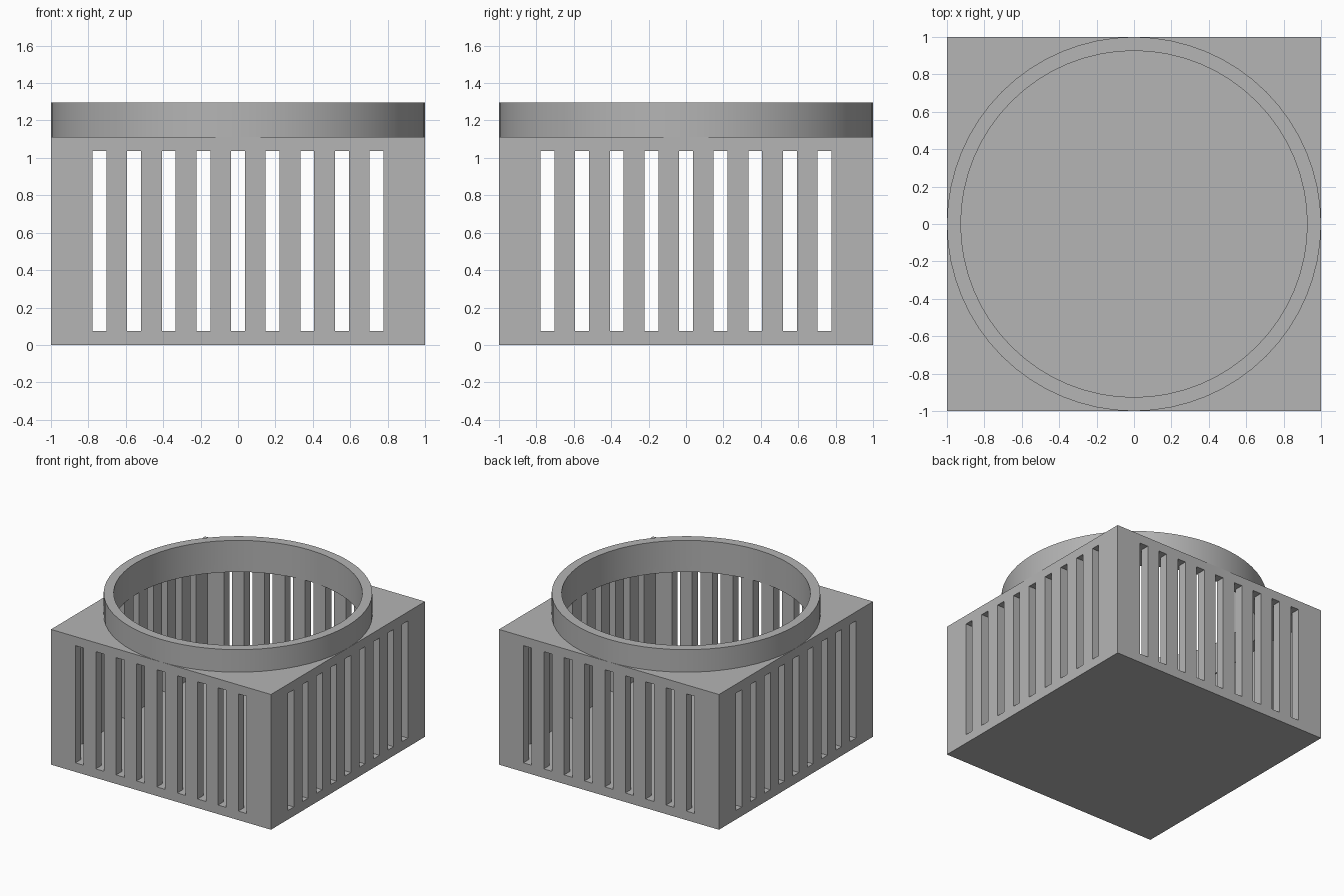
import bpy, bmesh, math
from mathutils import Matrix

cube = bpy.data.objects.get("Cube")
if cube:
    bpy.data.objects.remove(cube, do_unlink=True)

U = 2 / 54            # design unit: the box is 54 units wide
HALF = 27 * U
WALL = 2 * U
BOX_TOP = 30 * U
RING_TOP = 35 * U
SEGMENTS = 64

grey = bpy.data.materials.new("plain grey")
grey.use_nodes = True
colour = (0.46, 0.46, 0.46, 1)
grey.diffuse_color = colour
grey.node_tree.nodes["Principled BSDF"].inputs["Base Color"].default_value = colour


def make_object(name, bm):
    bmesh.ops.recalc_face_normals(bm, faces=bm.faces)
    mesh = bpy.data.meshes.new(name)
    bm.to_mesh(mesh)
    bm.free()
    mesh.materials.append(grey)
    obj = bpy.data.objects.new(name, mesh)
    bpy.context.collection.objects.link(obj)
    return obj


def add_box(bm, x, y, z):
    """Add a box given its (min, max) range on each axis."""
    size = [b - a for a, b in (x, y, z)]
    centre = [(a + b) / 2 for a, b in (x, y, z)]
    bmesh.ops.create_cube(bm, size=1, matrix=Matrix.Translation(centre) @ Matrix.Diagonal((*size, 1)))


def box(name, x, y, z):
    bm = bmesh.new()
    add_box(bm, x, y, z)
    return make_object(name, bm)


def cut(target, cutter):
    mod = target.modifiers.new(cutter.name, 'BOOLEAN')
    mod.operation = 'DIFFERENCE'
    mod.solver = 'EXACT'
    mod.object = cutter
    cutter.hide_render = True


# Solid box
body = box("slotted_box", (-HALF, HALF), (-HALF, HALF), (0, BOX_TOP))

# Square cavity leaving a floor, a top plate and four walls
inner = HALF - WALL
inside = (WALL, BOX_TOP - WALL)
cutters = [box("cavity_cutter", (-inner, inner), (-inner, inner), inside)]

# Nine slots through each pair of opposite walls
for axis in "xy":
    bm = bmesh.new()
    for i in range(-4, 5):
        across = (5 * i * U - U, 5 * i * U + U)
        through = (-HALF - U, HALF + U)
        ranges = (across, through) if axis == "y" else (through, across)
        add_box(bm, *ranges, inside)
    cutters.append(make_object("slot_cutter_" + axis, bm))

# Round opening in the top plate
bm = bmesh.new()
bmesh.ops.create_cone(bm, cap_ends=True, segments=SEGMENTS, radius1=inner, radius2=inner,
                      depth=8 * U, matrix=Matrix.Translation((0, 0, BOX_TOP)))
cutters.append(make_object("opening_cutter", bm))

# Apply the cuts and discard the cutters
for cutter in cutters:
    cut(body, cutter)
depsgraph = bpy.context.evaluated_depsgraph_get()
result = bpy.data.meshes.new_from_object(body.evaluated_get(depsgraph))
body.modifiers.clear()
body.data = result
result.materials.clear()
result.materials.append(grey)
for cutter in cutters:
    bpy.data.objects.remove(cutter, do_unlink=True)

# Collar: a rectangular section spun around the vertical axis
bm = bmesh.new()
section = [(inner, BOX_TOP), (HALF, BOX_TOP), (HALF, RING_TOP), (inner, RING_TOP)]
verts = [bm.verts.new((r, 0, z)) for r, z in section]
edges = [bm.edges.new((verts[i], verts[(i + 1) % 4])) for i in range(4)]
bmesh.ops.spin(bm, geom=verts + edges, cent=(0, 0, 0), axis=(0, 0, 1),
               angle=math.tau, steps=SEGMENTS)
bmesh.ops.remove_doubles(bm, verts=bm.verts, dist=0.0001)
collar = make_object("round_collar", bm)

# Smooth curved surfaces, keep hard corners
bpy.ops.object.select_all(action='DESELECT')
for obj in (body, collar):
    obj.select_set(True)
bpy.context.view_layer.objects.active = body
bpy.ops.object.shade_smooth_by_angle(angle=math.radians(30))
